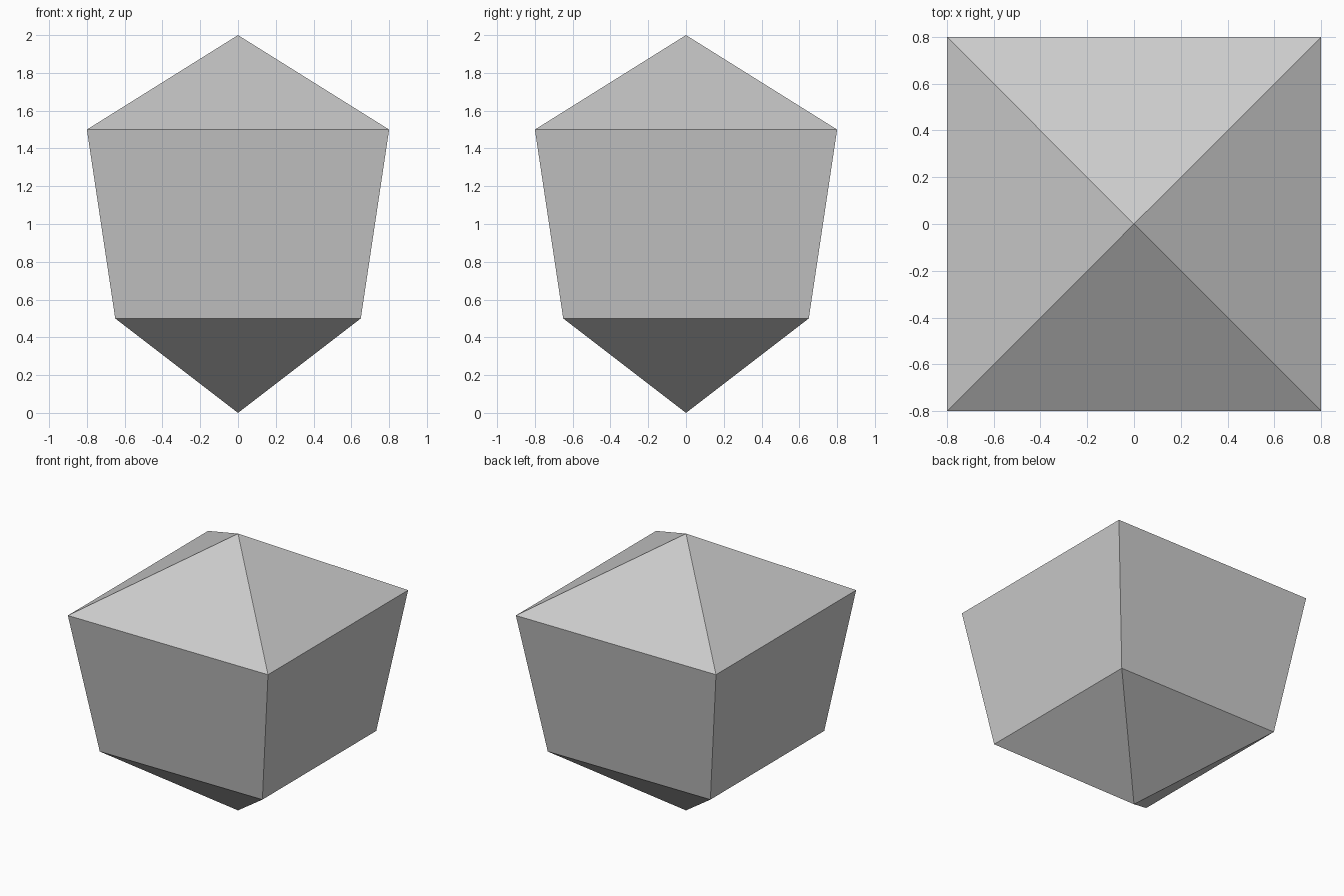
import bpy
import bmesh

cube = bpy.data.objects.get("Cube")
if cube:
    bpy.data.objects.remove(cube, do_unlink=True)

# Single plain grey
grey = bpy.data.materials.new("plain_grey")
grey.use_nodes = True
colour = (0.6, 0.6, 0.6, 1)
grey.diffuse_color = colour
grey.node_tree.nodes["Principled BSDF"].inputs["Base Color"].default_value = colour

bm = bmesh.new()


def square_ring(half, z):
    """Four corners of a level square, counter-clockwise from above."""
    return [bm.verts.new((sx * half, sy * half, z))
            for sx, sy in ((-1, -1), (1, -1), (1, 1), (-1, 1))]


# Tapered body between two pyramid points
lower = square_ring(0.65, 0.5)
upper = square_ring(0.8, 1.5)
bottom_tip = bm.verts.new((0, 0, 0))
top_tip = bm.verts.new((0, 0, 2))

for i in range(4):
    j = (i + 1) % 4
    bm.faces.new((lower[j], lower[i], bottom_tip))
    bm.faces.new((lower[i], lower[j], upper[j], upper[i]))
    bm.faces.new((upper[i], upper[j], top_tip))

bmesh.ops.recalc_face_normals(bm, faces=bm.faces)
mesh = bpy.data.meshes.new("faceted_block")
bm.to_mesh(mesh)
bm.free()
mesh.materials.append(grey)
block = bpy.data.objects.new("faceted_block", mesh)
bpy.context.collection.objects.link(block)
